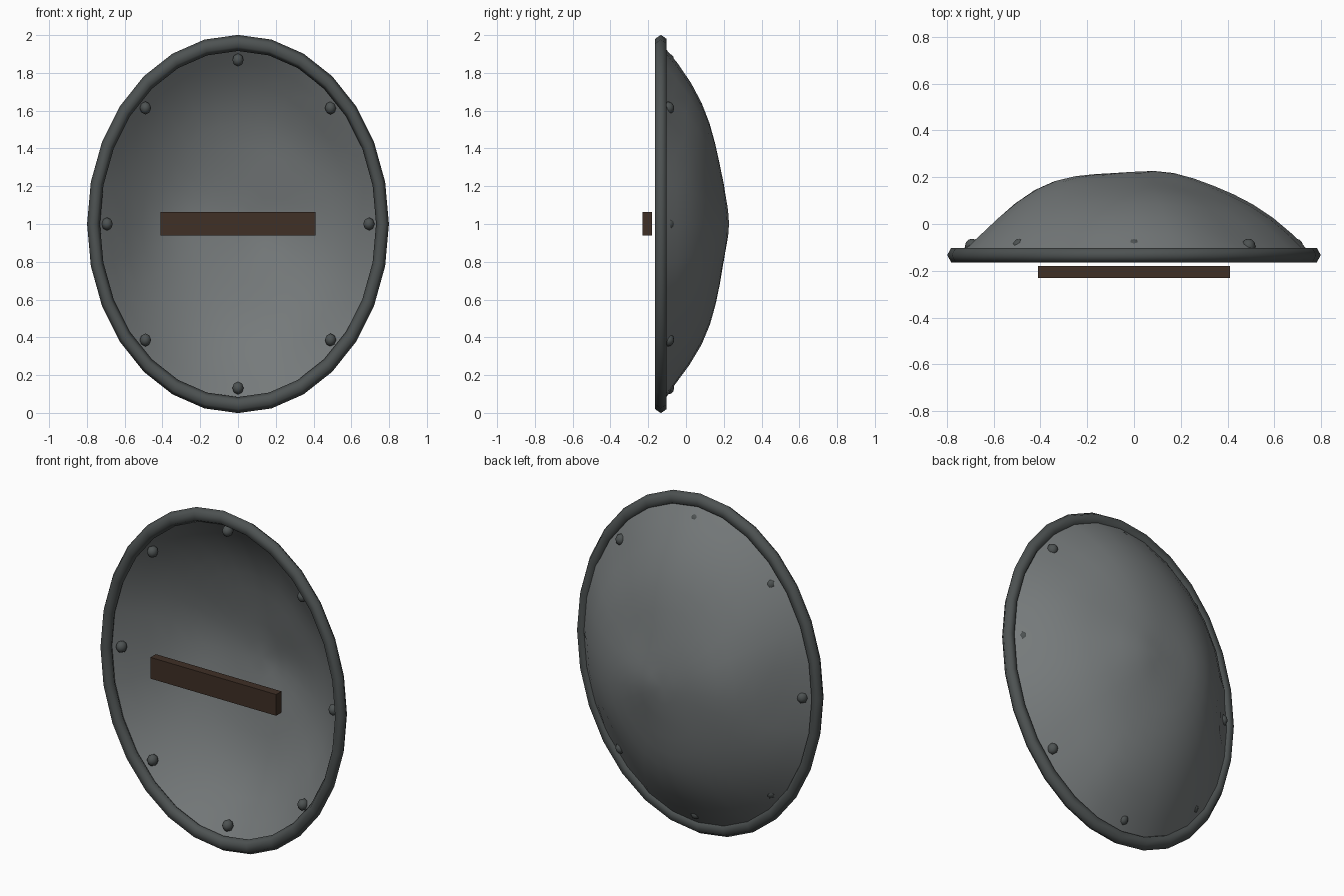
import bpy, bmesh, math
from mathutils import Matrix, Vector

cube = bpy.data.objects.get("Cube")
if cube:
    bpy.data.objects.remove(cube, do_unlink=True)

SEGMENTS = 28
STRETCH = 1.253          # height of the oval relative to its width
MID = 1.0                # height of the shield centre
RIM_Y = -0.133
RIM_R = 0.765


def material(name, color):
    m = bpy.data.materials.new(name)
    m.use_nodes = True
    m.diffuse_color = (*color, 1)
    bsdf = m.node_tree.nodes["Principled BSDF"]
    bsdf.inputs["Base Color"].default_value = (*color, 1)
    bsdf.inputs["Roughness"].default_value = 0.6
    return m


steel = material("worn_steel", (0.18, 0.195, 0.198))
iron = material("dark_iron", (0.075, 0.085, 0.085))
wood = material("dark_wood", (0.05, 0.029, 0.019))


def finish(name, bm, mat, smooth=True):
    bmesh.ops.recalc_face_normals(bm, faces=bm.faces)
    mesh = bpy.data.meshes.new(name)
    bm.to_mesh(mesh)
    bm.free()
    mesh.materials.append(mat)
    for p in mesh.polygons:
        p.use_smooth = smooth
    obj = bpy.data.objects.new(name, mesh)
    bpy.context.collection.objects.link(obj)
    return obj


def oval(radius, angle, y):
    return Vector((radius * math.sin(angle), y,
                   MID + STRETCH * radius * math.cos(angle)))


# Hammered unevenness of the shell: x, height from centre, depth, spread
DENTS = [
    (0.13, 0.0, 0.025, 0.13),
    (-0.36, 0.08, 0.02, 0.16),
    (0.3, 0.25, -0.025, 0.17),
    (0.1, -0.3, -0.015, 0.18),
    (-0.1, 0.4, -0.012, 0.15),
    (-0.69, 0.0, -0.03, 0.13),
    (0.49, 0.61, -0.035, 0.14),
    (0.49, -0.61, -0.03, 0.14),
    (0.0, -0.87, -0.015, 0.12),
]


def shell_point(t, angle):
    p = oval(RIM_R * t, angle, 0)
    y = RIM_Y + 0.345 * (1 - t ** 2.5)
    for x, z, depth, spread in DENTS:
        d2 = (p.x - x) ** 2 + (p.z - MID - z) ** 2
        y += depth * math.exp(-d2 / (2 * spread ** 2)) * min(1, (1 - t) * 12)
    p.y = y
    return p


# Domed shell, open at the front
bm = bmesh.new()
RINGS = 9
angles = [2 * math.pi * i / SEGMENTS for i in range(SEGMENTS)]
rings = [[bm.verts.new(shell_point(k / RINGS, a)) for a in angles]
         for k in range(1, RINGS + 1)]
centre = bm.verts.new(shell_point(0, 0))
for i in range(SEGMENTS):
    j = (i + 1) % SEGMENTS
    bm.faces.new((centre, rings[0][i], rings[0][j]))
    for a, b in zip(rings, rings[1:]):
        bm.faces.new((a[i], b[i], b[j], a[j]))
shell = finish("shell", bm, steel)

# Six-sided oval rim
bm = bmesh.new()
SIDES = 6
TUBE = 0.034
loops = []
for a in angles:
    loop = []
    for k in range(SIDES):
        c = 2 * math.pi * k / SIDES
        loop.append(bm.verts.new(
            oval(RIM_R + TUBE * math.cos(c), a, RIM_Y + TUBE * 1.05 * math.sin(c))))
    loops.append(loop)
for i in range(SEGMENTS):
    a, b = loops[i], loops[(i + 1) % SEGMENTS]
    for k in range(SIDES):
        n = (k + 1) % SIDES
        bm.faces.new((a[k], b[k], b[n], a[n]))
rim = finish("rim", bm, iron)

# Rivets passing through the shell just inside the rim
for i in range(8):
    bm = bmesh.new()
    place = Matrix.Translation(oval(0.693, i * math.pi / 4, -0.095))
    shape = Matrix.Diagonal((0.03, 0.032, 0.034, 1))
    turn = Matrix.Rotation(math.pi / 2, 4, 'X')
    bmesh.ops.create_uvsphere(bm, u_segments=8, v_segments=6, radius=1,
                              matrix=place @ shape @ turn)
    finish(f"rivet_{i + 1}", bm, iron)

# Grip bar across the open side
bm = bmesh.new()
bmesh.ops.create_cube(bm, size=1, matrix=Matrix.Translation((0, -0.205, MID + 0.002))
                      @ Matrix.Diagonal((0.82, 0.05, 0.125, 1)))
finish("grip", bm, wood, smooth=False)
